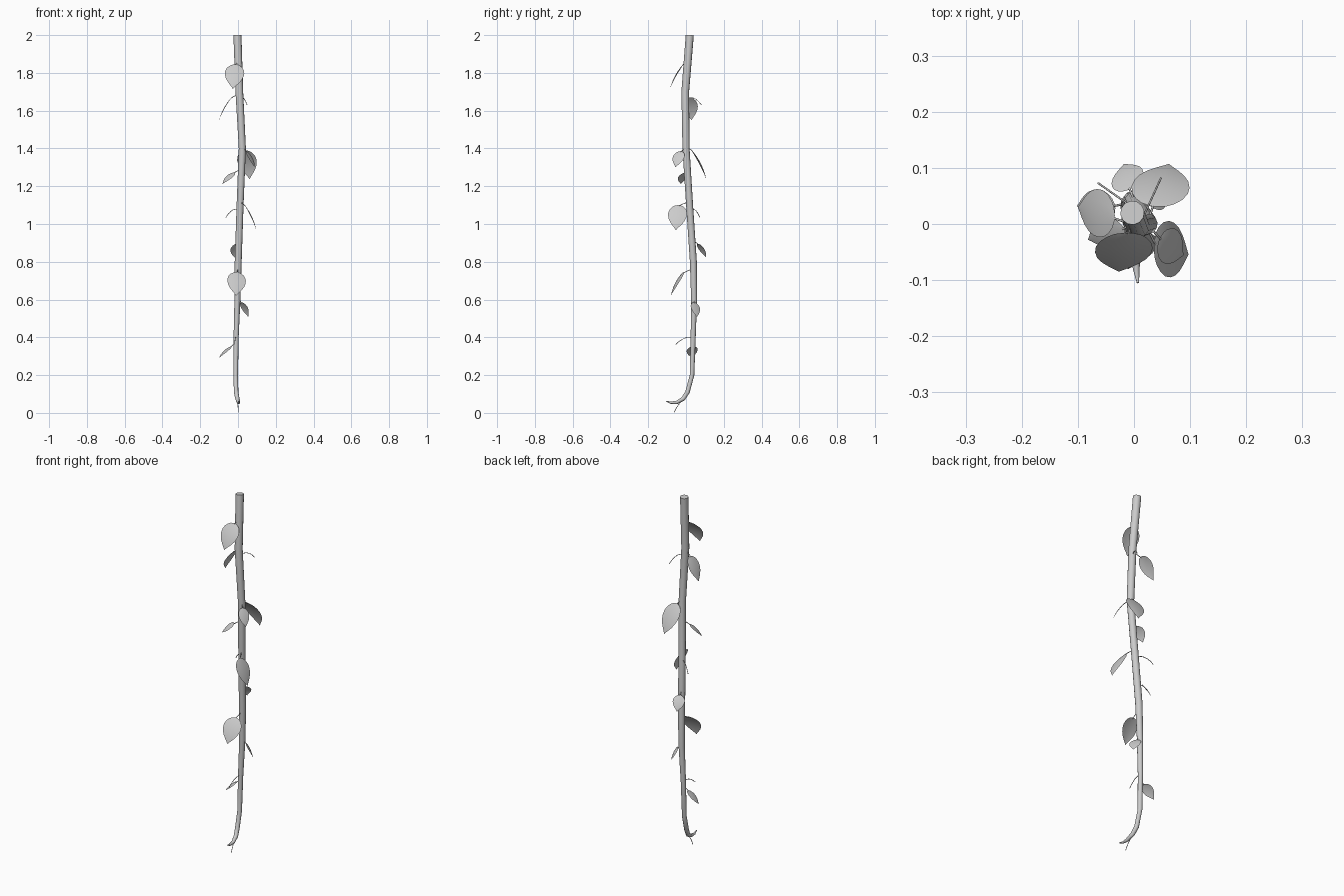
import bpy, math
from mathutils import Vector as V

# main vine path: x, y, z, radius
PATH = [(0.007, -0.105, 0.062, 0.002), (0.004, -0.08, 0.054, 0.006), (0.003, -0.05, 0.055, 0.009),
        (-0.003, -0.015, 0.075, 0.0115), (-0.010, 0.008, 0.11, 0.012), (-0.012, 0.032, 0.2, 0.012),
        (-0.010, 0.038, 0.4, 0.0135), (-0.003, 0.043, 0.6, 0.016), (0.001, 0.039, 0.8, 0.0185),
        (0.011, 0.019, 1.1, 0.0185), (0.023, 0.0, 1.4, 0.019), (0.007, -0.004, 1.7, 0.0205),
        (-0.003, 0.020, 2.0, 0.0215)]


def tube(name, pts, radius, res=3):
    cu = bpy.data.curves.new(name, 'CURVE')
    cu.dimensions = '3D'
    cu.bevel_depth = radius
    cu.bevel_resolution = res
    cu.use_fill_caps = True
    sp = cu.splines.new('POLY')
    sp.points.add(len(pts) - 1)
    for p, q in zip(sp.points, pts):
        p.co = (q[0], q[1], q[2], 1)
        p.radius = q[3] if len(q) > 3 else 1
    sp.use_smooth = True
    ob = bpy.data.objects.new(name, cu)
    bpy.context.collection.objects.link(ob)
    return ob


def stem_at(z):
    for a, b in zip(PATH[4:], PATH[5:]):
        if a[2] <= z <= b[2]:
            return V(a[:3]).lerp(V(b[:3]), (z - a[2]) / (b[2] - a[2]))
    return V(PATH[3][:3])


def arc(a, b, lift, n=8):
    # drooping path from a to b
    return [a.lerp(b, i / n) + V((0, 0, lift * 4 * (i / n) * (1 - i / n))) for i in range(n + 1)]


PROFILE = [(0, 0.12), (0.04, 0.45), (0.1, 0.68), (0.2, 0.89), (0.33, 1), (0.46, 0.98),
           (0.6, 0.86), (0.73, 0.64), (0.84, 0.38), (0.93, 0.15), (1, 0.01)]
TWIST = -0.25


def leaf(name, base, tip, width):
    base, tip = V(base), V(tip)
    d = tip - base
    side = d.cross(V((0, 0, 1))).normalized()
    bow = side.cross(d).normalized()
    # every blade is rolled slightly the same way about its midrib
    up = (bow + side * TWIST).normalized()
    side = d.cross(up).normalized()
    verts, faces, cols = [], [], 5
    for t, w in PROFILE:
        c = base + d * t + bow * d.length * 0.24 * t * (1 - t)
        for j in range(cols):
            s = j / (cols - 1) * 2 - 1
            verts.append(c + side * s * w * width / 2 - up * 0.04 * width * w * s * s)
    for i in range(len(PROFILE) - 1):
        for j in range(cols - 1):
            k = i * cols + j
            faces.append((k, k + 1, k + cols + 1, k + cols))
    me = bpy.data.meshes.new(name)
    me.from_pydata(verts, [], faces)
    me.shade_smooth()
    ob = bpy.data.objects.new(name, me)
    bpy.context.collection.objects.link(ob)
    # petiole
    root = stem_at(base.z + 0.015)
    tube(name + "_stalk", arc(root, base + d * 0.04, 0.004, 5), 0.002, 1)


# vine
tube("vine_stem", PATH, 1.0, 4)

# leaves: base, tip, width
LEAVES = [
    ((-0.010, -0.016, 1.845), (-0.027, -0.085, 1.715), 0.102),
    ((-0.035, 0.010, 1.67), (-0.100, 0.030, 1.55), 0.085),
    ((0.034, 0.032, 1.39), (0.062, 0.107, 1.238), 0.102),
    ((0.046, -0.026, 1.385), (0.088, -0.056, 1.30), 0.064),
    ((-0.018, -0.008, 1.272), (-0.082, -0.028, 1.212), 0.060),
    ((0.036, -0.036, 1.10), (0.097, -0.054, 0.967), 0.100),
    ((-0.008, 0.062, 0.895), (-0.018, 0.107, 0.822), 0.062),
    ((-0.004, -0.012, 0.745), (-0.010, -0.080, 0.620), 0.099),
    ((0.018, 0.044, 0.585), (0.054, 0.058, 0.508), 0.058),
    ((-0.034, 0.032, 0.352), (-0.102, 0.032, 0.290), 0.060),
]
for i, (b, t, w) in enumerate(LEAVES):
    leaf("leaf_%02d" % (i + 1), b, t, w)

# thin tendrils: start, end, lift
TENDRILS = [
    (stem_at(1.66), (0.048, 0.082, 1.63), 0.022),
    (stem_at(1.07), (-0.064, 0.073, 1.035), 0.022),
    (stem_at(0.40), (-0.018, -0.055, 0.362), 0.014),
    ((-0.004, -0.012, 0.07), (0.002, -0.063, 0.002), 0.010),
]
for i, (a, b, l) in enumerate(TENDRILS):
    tube("tendril_%d" % (i + 1), arc(V(a), V(b), l), 0.0017, 1)
